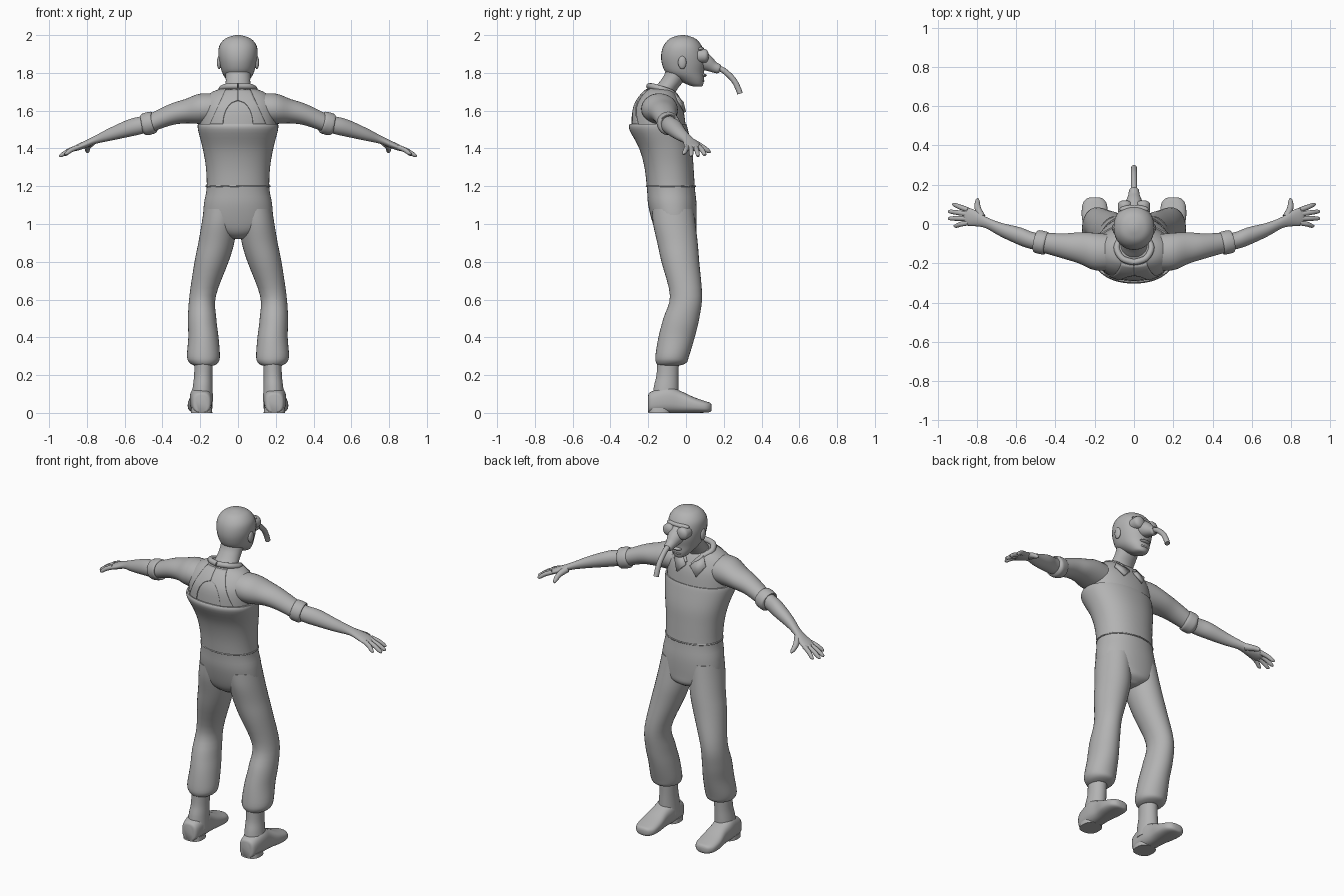
import bpy, bmesh, math
from mathutils import Vector

default_cube = bpy.data.objects.get("Cube")
if default_cube:
    bpy.data.objects.remove(default_cube, do_unlink=True)

grey = bpy.data.materials.new("plain_grey")
grey.use_nodes = True
grey.diffuse_color = (.45, .45, .45, 1)
grey.node_tree.nodes["Principled BSDF"].inputs["Base Color"].default_value = grey.diffuse_color


def finish(name, mesh_data, mirrored=False, angle=45):
    """Turn a bmesh into a smooth shaded object, optionally mirrored left to right."""
    bmesh.ops.recalc_face_normals(mesh_data, faces=mesh_data.faces)
    mesh = bpy.data.meshes.new(name)
    mesh_data.to_mesh(mesh)
    mesh_data.free()
    mesh.materials.append(grey)
    part = bpy.data.objects.new(name, mesh)
    bpy.context.collection.objects.link(part)
    bpy.ops.object.select_all(action="DESELECT")
    part.select_set(True)
    bpy.context.view_layer.objects.active = part
    bpy.ops.object.shade_smooth_by_angle(angle=math.radians(angle))
    if mirrored:
        mirror = part.modifiers.new("Mirror", "MIRROR")
        mirror.use_clip = False
        mirror.use_mirror_merge = False
    return part


def smooth_rows(rows, steps):
    """Catmull-Rom interpolation between rows of numbers."""
    result = []
    for i in range(len(rows) - 1):
        before, start = rows[max(i - 1, 0)], rows[i]
        end, after = rows[i + 1], rows[min(i + 2, len(rows) - 1)]
        for k in range(steps):
            t = k / steps
            result.append([b + .5 * t * (c - a + t * (2*a - 5*b + 4*c - d + t * (3 * (b - c) + d - a)))
                           for a, b, c, d in zip(before, start, end, after)])
    return result + [list(rows[-1])]


def skin(rings):
    """Bridge a series of vertex rings and cap both ends."""
    bm = bmesh.new()
    loops = [[bm.verts.new(p) for p in ring] for ring in rings]
    count = len(loops[0])
    for low, high in zip(loops, loops[1:]):
        for j in range(count):
            n = (j + 1) % count
            bm.faces.new((low[j], low[n], high[n], high[j]))
    bm.faces.new(loops[0])
    bm.faces.new(loops[-1])
    return bm


def loft(name, axis, rows, mirrored=False, power=1, sides=32, steps=4):
    """Rows are: position on axis, two centre values, two radii."""
    rings = []
    for t, u, v, ru, rv in smooth_rows(rows, steps):
        ring = []
        for k in range(sides):
            angle = math.tau * k / sides
            c, s = math.cos(angle), math.sin(angle)
            a = u + ru * math.copysign(abs(c) ** power, c)
            b = v + rv * math.copysign(abs(s) ** power, s)
            ring.append({"x": (t, a, b), "y": (a, t, b), "z": (a, b, t)}[axis])
        rings.append(ring)
    return finish(name, skin(rings), mirrored)


def tube(name, rows, mirrored=False, sides=14, steps=4):
    """Round tube through points with a radius each."""
    rows = smooth_rows(rows, steps)
    points = [Vector(r[:3]) for r in rows]
    rings = []
    for i, row in enumerate(rows):
        direction = (points[min(i + 1, len(rows) - 1)] - points[max(i - 1, 0)]).normalized()
        side = direction.cross(Vector((1, -.5, .5))).normalized()
        other = direction.cross(side)
        rings.append([points[i] + row[3] * (side * math.cos(math.tau * k / sides)
                      + other * math.sin(math.tau * k / sides)) for k in range(sides)])
    return finish(name, skin(rings), mirrored)


def ellipsoid(name, centre, radii, mirrored=False):
    bm = bmesh.new()
    bmesh.ops.create_uvsphere(bm, u_segments=20, v_segments=12, radius=1)
    bmesh.ops.scale(bm, vec=radii, verts=bm.verts)
    bmesh.ops.translate(bm, vec=centre, verts=bm.verts)
    return finish(name, bm, mirrored)


# Overalls: body with a bib edge at chest height, then the legs
loft("overalls_body", "z", [
    (.92, 0, -.05, .03, .06), (.95, 0, -.05, .12, .1), (1, 0, -.06, .18, .115),
    (1.1, 0, -.072, .181, .128), (1.19, 0, -.08, .166, .127), (1.3, 0, -.09, .17, .13),
    (1.4, 0, -.108, .187, .14), (1.5, 0, -.145, .212, .155), (1.53, 0, -.148, .212, .149)],
    power=.92, sides=48)
loft("trouser_leg", "z", [
    (1.08, .09, -.07, .09, .11), (1, .1, -.062, .093, .112), (.9, .115, -.045, .095, .107),
    (.8, .14, -.03, .09, .1), (.62, .187, 0, .07, .085), (.5, .19, -.025, .075, .095),
    (.4, .183, -.05, .08, .096), (.3, .183, -.073, .087, .089),
    (.265, .181, -.078, .075, .08), (.25, .18, -.09, .05, .055)], mirrored=True)
tube("waist_seam", [(.169 * math.cos(a), -.08 + .13 * math.sin(a), 1.2, .004)
                    for a in [math.tau * k / 24 for k in range(25)]], sides=8, steps=2)

# Boots
loft("boot_shaft", "z", [
    (.06, .19, -.11, .058, .07), (.14, .187, -.105, .052, .065), (.2, .184, -.098, .048, .058),
    (.28, .182, -.095, .05, .058)], mirrored=True)
loft("boot_foot", "y", [
    (-.2, .193, .05, .03, .045), (-.185, .193, .056, .05, .056), (-.1, .195, .07, .06, .07),
    (-.03, .197, .058, .058, .058), (.04, .2, .042, .066, .042), (.1, .2, .032, .062, .031),
    (.128, .2, .029, .042, .024), (.136, .2, .028, .02, .012)], mirrored=True, power=.75)
loft("boot_heel", "z", [(0, .193, -.14, .057, .06), (.025, .193, -.14, .055, .058)],
     mirrored=True, power=.8, steps=1)

# Shirt with sleeves and rolled cuffs
shirt = loft("shirt", "z", [
    (1.49, 0, -.145, .2, .147), (1.6, 0, -.148, .2, .135), (1.66, 0, -.145, .18, .11),
    (1.7, 0, -.14, .135, .082), (1.72, 0, -.138, .075, .06)], power=.92, sides=48)
loft("sleeve", "x", [
    (.1, -.145, 1.61, .09, .08), (.2, -.14, 1.61, .095, .08), (.28, -.122, 1.597, .079, .064),
    (.36, -.112, 1.578, .064, .057), (.47, -.094, 1.532, .05, .05)], mirrored=True)
tube("rolled_cuff", [
    (.443, -.1, 1.54, .045), (.447, -.099, 1.539, .057), (.47, -.094, 1.533, .06),
    (.497, -.088, 1.525, .057), (.502, -.087, 1.524, .04)], mirrored=True, sides=28)

# Back panel, wrapped on the shirt, with an arched opening in the middle
bm = bmesh.new()
columns = []
for i in range(17):
    z = 1.525 + .19 * i / 16
    outer = .15 - .45 * (z - 1.525)
    inner = .08 * math.sqrt(max(0, 1 - ((z - 1.525) / .13) ** 2))
    columns.append([bm.verts.new((inner + (outer - inner) * k / 8, -.4, z)) for k in range(9)])
for low, high in zip(columns, columns[1:]):
    for k in range(8):
        bm.faces.new((low[k], low[k + 1], high[k + 1], high[k]))
panel = finish("back_panel", bm, mirrored=True)
wrap = panel.modifiers.new("Wrap", "SHRINKWRAP")
wrap.target = shirt
wrap.wrap_method = "PROJECT"
wrap.use_project_y = True
wrap.offset = .006
panel.modifiers.new("Thickness", "SOLIDIFY").thickness = .006

# Collar with pointed front flaps
tube("collar", [(0, -.195, 1.73, .016), (.06, -.175, 1.728, .016), (.088, -.12, 1.712, .016),
                (.06, -.065, 1.69, .014), (.02, -.03, 1.65, .008)], mirrored=True)
bm = bmesh.new()
bm.faces.new([bm.verts.new(p) for p in (
    (.016, -.012, 1.645), (.065, 0, 1.595), (.105, -.035, 1.655), (.07, -.065, 1.705))])
flap = finish("collar_flap", bm, mirrored=True)
flap.modifiers.new("Thickness", "SOLIDIFY").thickness = .012

# Forearms and hands
loft("forearm_and_palm", "x", [
    (.46, -.095, 1.535, .042, .045), (.52, -.084, 1.521, .044, .047),
    (.58, -.063, 1.507, .046, .046), (.68, -.028, 1.474, .035, .034),
    (.755, .008, 1.446, .029, .022), (.81, .03, 1.421, .041, .02),
    (.855, .038, 1.403, .045, .016), (.872, .04, 1.396, .03, .009)], mirrored=True)
fingers = {"index": (.072, .925, .1, 1.365), "middle": (.05, .946, .065, 1.36),
           "ring": (.027, .946, .03, 1.36), "little": (.006, .918, -.008, 1.37)}
for label, (base_y, x, y, z) in fingers.items():
    tube(label + "_finger", [
        (.845, base_y, 1.408, .013), ((.845 + x) / 2, (base_y + y) / 2, z / 2 + .708, .0125),
        (x - .012, y - .002, z + .005, .01), (x, y, z, .004)], mirrored=True)
tube("thumb", [(.775, .035, 1.432, .02), (.795, .08, 1.41, .016),
               (.797, .115, 1.388, .012), (.795, .13, 1.378, .004)], mirrored=True)

# Neck, head and ears
loft("neck", "z", [
    (1.62, 0, -.14, .075, .06), (1.7, 0, -.118, .07, .064), (1.75, 0, -.08, .065, .062),
    (1.79, 0, -.055, .066, .06), (1.84, 0, -.04, .07, .06)])
loft("head", "z", [
    (1.728, 0, .06, .02, .022), (1.737, 0, .05, .04, .04), (1.765, 0, .025, .063, .07),
    (1.8, 0, -.005, .083, .1), (1.85, 0, -.013, .097, .115), (1.9, 0, -.017, .104, .114),
    (1.945, 0, -.018, .098, .1), (1.98, 0, -.018, .07, .07), (1.996, 0, -.018, .03, .03),
    (2, 0, -.018, .005, .005)], power=.95)
ellipsoid("ear", (.1, -.02, 1.855), (.012, .022, .035), True)
ellipsoid("brow", (0, .075, 1.925), (.075, .022, .015))
ellipsoid("upper_lip", (0, .092, 1.787), (.033, .018, .009))
ellipsoid("lower_lip", (0, .082, 1.757), (.03, .016, .008))

# Goggle eyes, snout and breathing hose
loft("goggle_eye", "y", [(.06, .046, 1.89, .036, .036), (.098, .046, 1.89, .036, .036),
                         (.112, .046, 1.89, .03, .03), (.12, .046, 1.89, .012, .012)],
     mirrored=True, steps=2)
tube("snout", [(0, .06, 1.88, .055), (0, .11, 1.853, .043), (0, .145, 1.832, .03),
               (0, .175, 1.82, .024), (0, .178, 1.819, .012)], sides=24)
tube("breathing_hose", [(0, .15, 1.834, .015), (0, .2, 1.812, .015), (0, .25, 1.765, .015),
                        (0, .275, 1.72, .015), (0, .286, 1.69, .015)], sides=16)
